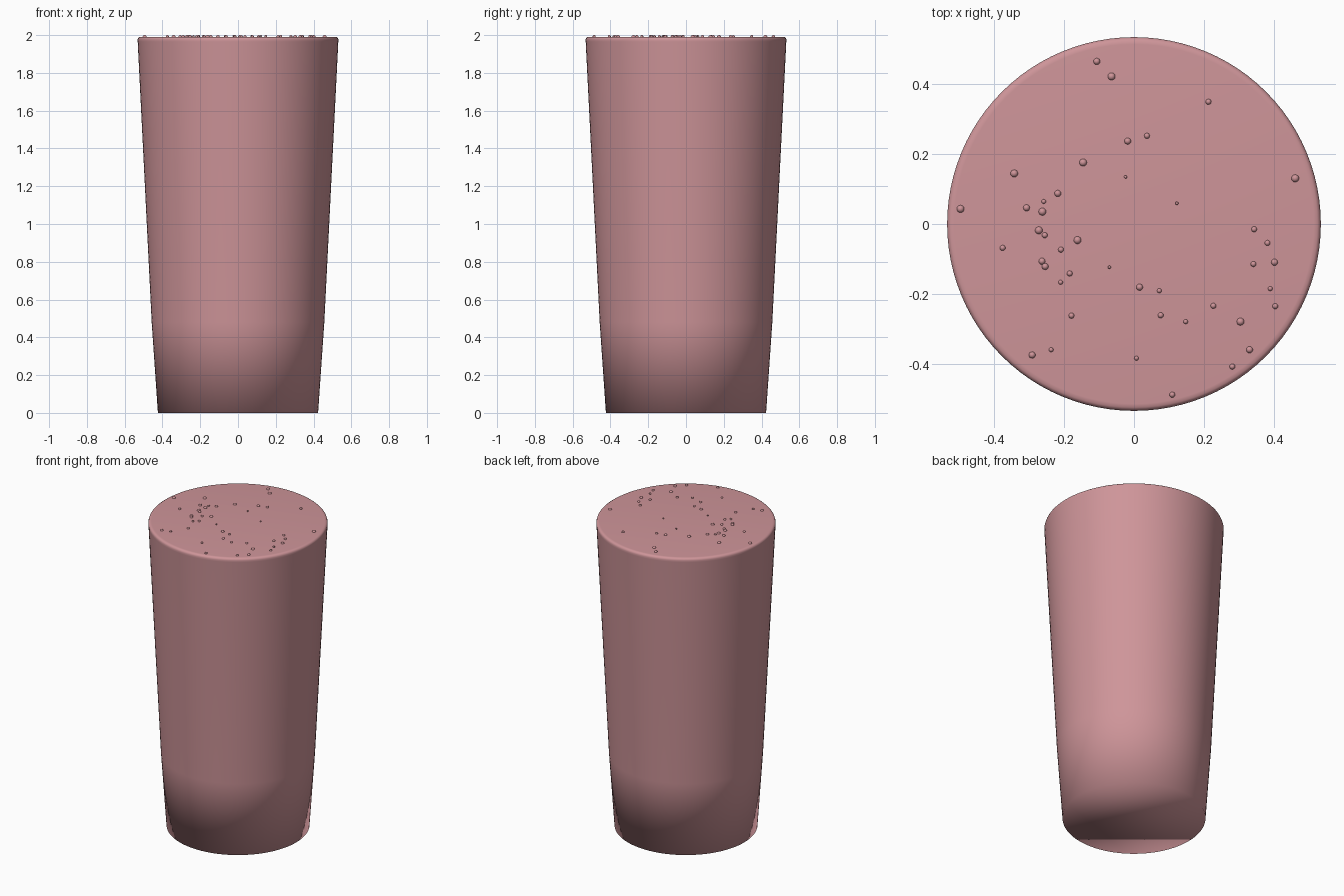
import bpy, bmesh, math
from mathutils import Matrix

if "Cube" in bpy.data.objects:
    bpy.data.objects.remove(bpy.data.objects["Cube"])

SIDES = 96
TOP = 1.991

mat = bpy.data.materials.new("pink_drink")
mat.diffuse_color = (0.62, 0.30, 0.32, 1)
mat.use_nodes = True
mat.node_tree.nodes["Principled BSDF"].inputs["Base Color"].default_value = mat.diffuse_color


def finish(bm, name):
    bmesh.ops.recalc_face_normals(bm, faces=bm.faces)
    mesh = bpy.data.meshes.new(name)
    bm.to_mesh(mesh)
    bm.free()
    mesh.materials.append(mat)
    mesh.shade_smooth()
    obj = bpy.data.objects.new(name, mesh)
    bpy.context.collection.objects.link(obj)
    return obj


# Tapered body of the drink: lofted rings closed by a flat base and top
profile = [(0.424, 0), (0.457, 0.48), (0.531, 1.965), (0.532, 1.976),
           (0.529, 1.985), (0.522, 1.99), (0.512, TOP)]
bm = bmesh.new()
rings = []
for r, z in profile:
    rings.append([bm.verts.new((r * math.cos(2 * math.pi * i / SIDES),
                                r * math.sin(2 * math.pi * i / SIDES), z))
                  for i in range(SIDES)])
for a, b in zip(rings, rings[1:]):
    for i in range(SIDES):
        j = (i + 1) % SIDES
        bm.faces.new((a[i], a[j], b[j], b[i]))
bm.faces.new(rings[0][::-1])
bm.faces.new(rings[-1])
finish(bm, "drink_body")

# Small bubbles floating half sunk in the surface, grouped by radius
bubbles = {
    0.011: [(-.064, .42), (-.494, .043), (.459, .13), (-.271, -.018),
            (-.145, .175), (-.341, .144), (-.261, .035), (-.161, -.046),
            (.303, -.278)],
    0.0095: [(-.106, .463), (-.018, .236), (-.306, .046), (-.262, -.106),
             (-.253, -.121), (-.29, -.373), (.016, -.18), (.329, -.358),
             (.4, -.109), (-.217, .087)],
    0.008: [(.212, .348), (.037, .251), (-.254, -.032), (-.183, -.141),
            (.342, -.015), (.38, -.054), (.34, -.114), (.402, -.234),
            (.226, -.233), (.076, -.26), (-.178, -.261), (.28, -.406),
            (.109, -.486), (-.374, -.068), (-.208, -.073)],
    0.0065: [(-.257, .064), (-.209, -.166), (.072, -.19), (.147, -.278),
             (.007, -.382), (-.236, -.358), (.388, -.184)],
    0.0045: [(-.07, -.123), (.122, .059), (-.024, .134)],
}
bm = bmesh.new()
for r, spots in bubbles.items():
    for x, y in spots:
        bmesh.ops.create_uvsphere(bm, u_segments=16, v_segments=10, radius=r,
                                  matrix=Matrix.Translation((x, y, 2.0 - r)))
finish(bm, "surface_bubbles")
